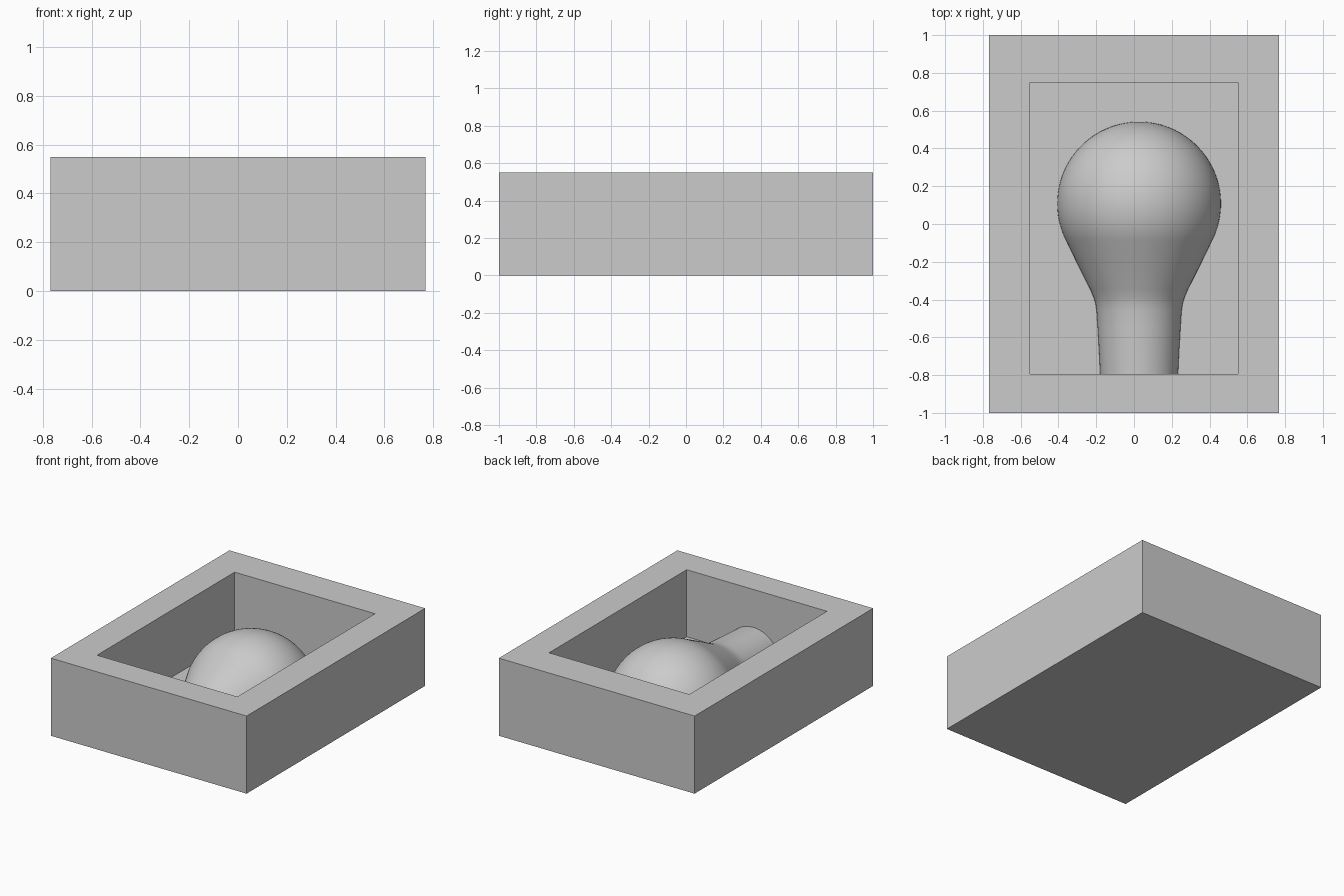
import bpy, bmesh
from math import pi, sin, cos
from mathutils import Vector

if "Cube" in bpy.data.objects:
    bpy.data.objects.remove(bpy.data.objects["Cube"], do_unlink=True)

FLOOR = 0.075            # height of the pocket floor
POCKET_X = 0.55
POCKET_FRONT, POCKET_BACK = -0.793, 0.748

grey = bpy.data.materials.new("plain_grey")
grey.use_nodes = True
grey.diffuse_color = (0.6, 0.6, 0.6, 1)
grey.node_tree.nodes["Principled BSDF"].inputs["Base Color"].default_value = (0.6, 0.6, 0.6, 1)


def make_object(name, bm):
    bmesh.ops.recalc_face_normals(bm, faces=bm.faces)
    mesh = bpy.data.meshes.new(name)
    bm.to_mesh(mesh)
    bm.free()
    mesh.materials.append(grey)
    obj = bpy.data.objects.new(name, mesh)
    bpy.context.collection.objects.link(obj)
    return obj


# Mould box: a block whose top is inset and sunk to form the pocket
bm = bmesh.new()
bmesh.ops.create_cube(bm, size=1)
bmesh.ops.scale(bm, verts=bm.verts, vec=(1.535, 2, 0.55))
bmesh.ops.translate(bm, verts=bm.verts, vec=(0, 0, 0.275))
top = max(bm.faces, key=lambda f: f.calc_center_median().z)
bmesh.ops.inset_individual(bm, faces=[top], thickness=0.2)
for v in top.verts:
    v.co.x = POCKET_X if v.co.x > 0 else -POCKET_X
    v.co.y = POCKET_BACK if v.co.y > 0 else POCKET_FRONT
pocket = bmesh.ops.extrude_discrete_faces(bm, faces=[top])["faces"][0]
for v in pocket.verts:
    v.co.z = FLOOR
make_object("mould_box", bm)

# Half bulb: profile (distance along y, radius) turned half a circle over the floor
CX, CY, R = 0.027, 0.108, 0.433
ARC = 40
TANGENT = pi / 2 + 0.49
profile = [(CY + R * cos(TANGENT * i / ARC), R * sin(TANGENT * i / ARC)) for i in range(ARC + 1)]
profile += [(-0.22, 0.322), (-0.345, 0.259), (-0.39, 0.240), (-0.42, 0.231),
            (-0.46, 0.225), (-0.55, 0.219), (-0.67, 0.212), (POCKET_FRONT, 0.206)]

bm = bmesh.new()
verts = [bm.verts.new((CX + r, y, FLOOR)) for y, r in profile]
edges = [bm.edges.new(pair) for pair in zip(verts, verts[1:])]
bmesh.ops.spin(bm, geom=verts + edges, cent=Vector((CX, 0, FLOOR)), axis=(0, -1, 0),
               angle=pi, steps=64)
bmesh.ops.remove_doubles(bm, verts=bm.verts, dist=0.0001)
bulb = make_object("half_bulb", bm)

# Face the shell outwards
bm = bmesh.new()
bm.from_mesh(bulb.data)
for f in bm.faces:
    if f.normal.dot(f.calc_center_median() - Vector((CX, f.calc_center_median().y, FLOOR))) < 0:
        f.normal_flip()
bm.to_mesh(bulb.data)
bm.free()

bpy.ops.object.select_all(action="DESELECT")
bulb.select_set(True)
bpy.context.view_layer.objects.active = bulb
bpy.ops.object.shade_smooth_by_angle(angle=0.6)
